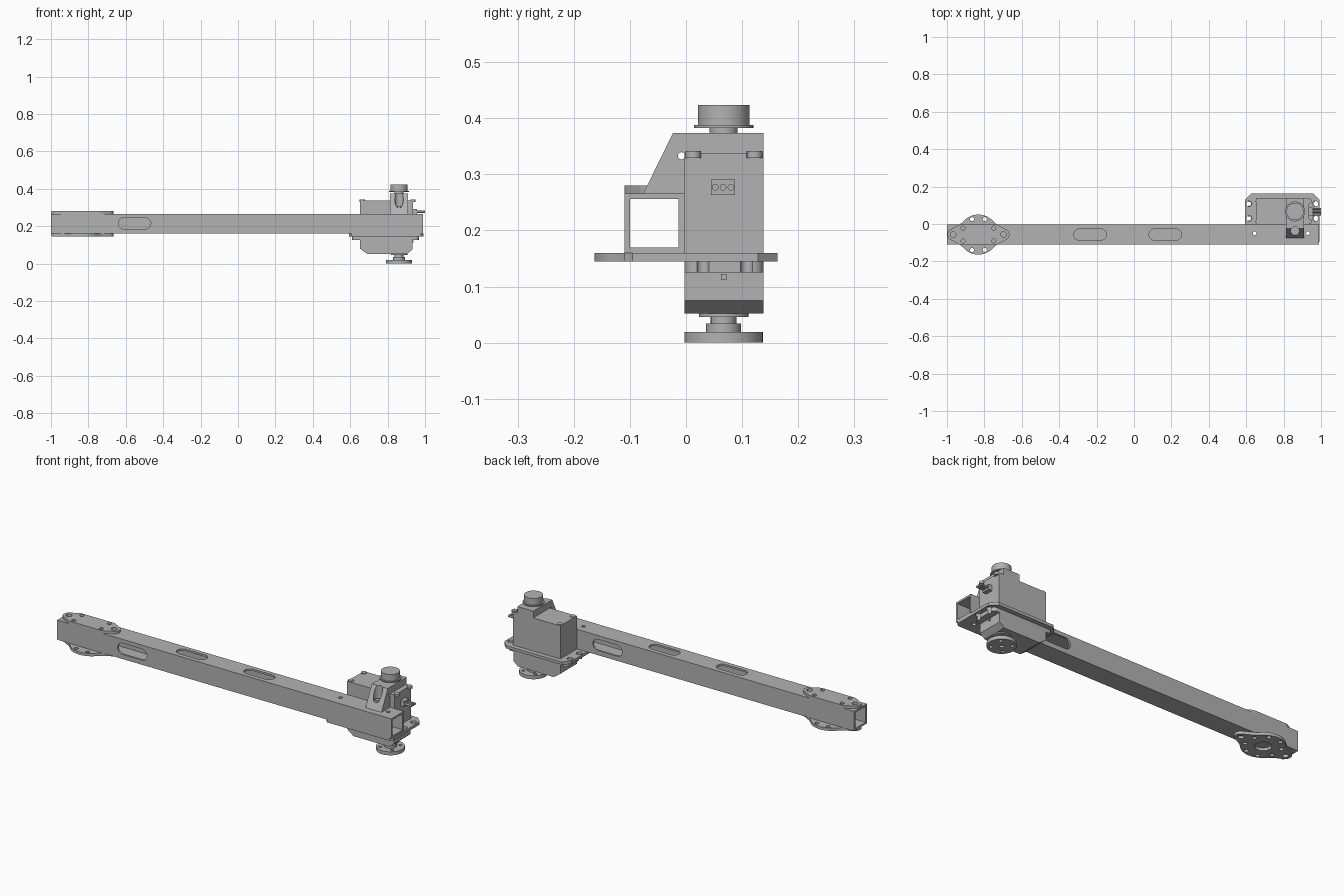
import bpy, math
from mathutils import Matrix, Vector

old = bpy.data.objects.get("Cube")
if old:
    bpy.data.objects.remove(old, do_unlink=True)


def material(name, rgb):
    m = bpy.data.materials.new(name)
    m.use_nodes = True
    m.diffuse_color = (*rgb, 1)
    m.node_tree.nodes["Principled BSDF"].inputs["Base Color"].default_value = (*rgb, 1)
    return m


GREY = material("plain grey", (0.45, 0.45, 0.45))


def prism(name, outline, lo, hi, axis="z"):
    """Extrude a closed 2D outline from lo to hi along an axis."""
    place = {"z": lambda a, b, h: (a, b, h),
             "y": lambda a, b, h: (a, h, b),
             "x": lambda a, b, h: (h, a, b)}[axis]
    n = len(outline)
    verts = [place(a, b, h) for h in (lo, hi) for a, b in outline]
    faces = [list(range(n))[::-1], list(range(n, 2 * n))]
    faces += [[i, (i + 1) % n, (i + 1) % n + n, i + n] for i in range(n)]
    me = bpy.data.meshes.new(name)
    me.from_pydata(verts, [], faces)
    me.materials.append(GREY)
    ob = bpy.data.objects.new(name, me)
    bpy.context.collection.objects.link(ob)
    # make the faces point outwards
    bpy.context.view_layer.objects.active = ob
    bpy.ops.object.mode_set(mode="EDIT")
    bpy.ops.mesh.select_all(action="SELECT")
    bpy.ops.mesh.normals_make_consistent(inside=False)
    bpy.ops.object.mode_set(mode="OBJECT")
    return ob


def arc(cx, cy, r, a0, a1, n):
    angles = [math.radians(a0 + (a1 - a0) * i / n) for i in range(n + 1)]
    return [(cx + r * math.cos(a), cy + r * math.sin(a)) for a in angles]


def rect(x0, x1, y0, y1):
    return [(x0, y0), (x1, y0), (x1, y1), (x0, y1)]


def cut_corners(x0, x1, y0, y1, front, back):
    f, b = front, back
    return [(x0 + f, y0), (x1 - f, y0), (x1, y0 + f), (x1, y1 - b),
            (x1 - b, y1), (x0 + b, y1), (x0, y1 - b), (x0, y0 + f)]


def rounded(x0, x1, y0, y1, r):
    return (arc(x1 - r, y1 - r, r, 0, 90, 8) + arc(x0 + r, y1 - r, r, 90, 180, 8)
            + arc(x0 + r, y0 + r, r, 180, 270, 8) + arc(x1 - r, y0 + r, r, 270, 360, 8))


def disc(name, x, y, r, lo, hi, n=40, axis="z"):
    return prism(name, arc(x, y, r, 0, 360, n)[:-1], lo, hi, axis)


def slot(cx, cy):
    return arc(cx + 0.057, cy, 0.03, -90, 90, 12) + arc(cx - 0.057, cy, 0.03, 90, 270, 12)


def cut(target, *cutters):
    bpy.context.view_layer.objects.active = target
    for c in cutters:
        mod = target.modifiers.new("cut", "BOOLEAN")
        mod.operation, mod.solver, mod.object = "DIFFERENCE", "EXACT", c
        bpy.ops.object.modifier_apply(modifier=mod.name)
        bpy.data.objects.remove(c, do_unlink=True)


def drill(target, points, r, lo, hi):
    cut(target, *[disc("drill", x, y, r, lo, hi, 16) for x, y in points])


# Long square tube with rounded slots and bolt holes
FRONT, BACK, LOW, HIGH = -0.11, -0.003, 0.16, 0.266
MID = (FRONT + BACK) / 2
tube = prism("arm_tube", rect(FRONT, BACK, LOW, HIGH), -1, 0.99, "x")
cut(tube,
    prism("bore", rect(FRONT + 0.01, BACK - 0.01, LOW + 0.01, HIGH - 0.01), -1.1, 1.1, "x"),
    prism("top_slot", slot(-0.235, MID), 0.22, 0.3),
    prism("top_slot", slot(0.167, MID), 0.22, 0.3),
    prism("front_slot", slot(-0.553, 0.215), -0.2, -0.07, "y"),
    prism("back_slot", slot(0.47, 0.215), -0.05, 0.05, "y"))
bolts = [(0.645, -0.05), (0.93, -0.05)]
drill(tube, bolts, 0.01, 0.1, 0.3)

# Pivot plates: a disc with two ears, the upper one trimmed to the tube
PX = -0.832
quarter = (arc(0.135, 0, 0.031, 0, 68, 8) + [(0.118, 0.044), (0.101, 0.053)]
           + arc(0, 0, 0.107, 40, 90, 14))
half = quarter + [(-x, y) for x, y in quarter[-2::-1]]
lobes = half + [(x, -y) for x, y in half[-2:0:-1]]
ring = [(PX + x, MID + y) for x, y in arc(0, 0, 0.089, 22.5, 337.5, 7)]
ears = [(PX - 0.135, MID), (PX + 0.135, MID)]

lower = prism("lower_pivot_plate", [(PX + x, MID + y) for x, y in lobes], 0.145, LOW)
drill(lower, ring, 0.011, 0.1, 0.2)
drill(lower, ears, 0.015, 0.1, 0.2)
cut(lower, disc("centre_hole", PX, MID, 0.04, 0.1, 0.2))

w = (BACK - FRONT) / 2
upper = prism("upper_pivot_plate",
              [(PX + x, MID + max(-w, min(w, y))) for x, y in lobes], HIGH, 0.28)
drill(upper, [p for p in ring if abs(p[1] - MID) < 0.05], 0.011, 0.2, 0.3)
drill(upper, ears, 0.015, 0.2, 0.3)

# Mounting plate under the tube and motor
plate = prism("mounting_plate", cut_corners(0.593, 0.993, FRONT, 0.163, 0.015, 0.035), 0.145, LOW)
ear_bolts = [(x, y) for x in (0.615, 0.97) for y in (0.03, 0.108)]
drill(plate, bolts, 0.01, 0.1, 0.2)
drill(plate, ear_bolts, 0.015, 0.1, 0.2)

# Motor housing: upper case, ear flange and tapered gear case
Y0, Y1 = -0.003, 0.138
prism("motor_upper_case", rect(0.652, 0.935, Y0, Y1), LOW, 0.338)
flange = prism("motor_ear_flange", rounded(0.61, 0.968, Y0, Y1, 0.022), 0.125, 0.145)
drill(flange, ear_bolts, 0.011, 0.1, 0.2)
prism("motor_gear_case",
      [(0.652, LOW), (0.652, 0.08), (0.69, 0.052), (0.905, 0.052), (0.932, 0.075), (0.932, LOW)],
      Y0, Y1, "y")
prism("cable_outlet", rect(0.062, 0.072, 0.112, 0.122), 0.93, 0.938, "x")
for i, x in enumerate((0.664, 0.936)):
    for j, y in enumerate((0.013, 0.122)):
        disc("case_screw_%d%d" % (i, j), x, y, 0.014, 0.329, 0.342, 16)

# Connector with three pins
prism("connector_housing", rect(0.045, 0.087, 0.263, 0.291), 0.93, 0.958, "x")
for i in range(3):
    disc("connector_pin_%d" % (i + 1), 0.052 + 0.014 * i, 0.277, 0.006, 0.95, 1.0, 12, "x")

# Sensor bracket with a recessed fixing bolt
CX, CY = 0.861, 0.067
bracket = prism("sensor_bracket",
                [(-0.076, HIGH), (-0.003, HIGH), (-0.003, 0.32), (Y1, 0.32),
                 (Y1, 0.374), (-0.023, 0.374)], 0.813, 0.908, "x")
cut(bracket,
    disc("bolt_recess", CX, -0.038, 0.023, 0.3, 0.5),
    disc("wire_hole", -0.008, 0.333, 0.0065, 0.7, 1, 16, "x"))
disc("bracket_bolt", CX, -0.038, 0.014, 0.298, 0.308, 20)

# Sensor knob above
disc("sensor_neck", CX, CY, 0.025, 0.37, 0.384)
disc("sensor_rim", CX, CY, 0.053, 0.383, 0.388)
disc("sensor_knob", CX, CY, 0.046, 0.388, 0.424)

# Output shaft and round horn below
disc("shaft_collar", CX, CY, 0.044, 0.046, 0.06)
disc("shaft_spline", CX, CY, 0.023, 0.03, 0.048, 24)
disc("horn_hub", CX, CY, 0.031, 0.018, 0.034)
horn = disc("output_horn", CX, CY, 0.07, 0, 0.019)
drill(horn, [(CX + 0.05 * math.cos(a), CY + 0.05 * math.sin(a))
             for a in (math.pi / 4 + k * math.pi / 2 for k in range(4))], 0.009, -0.1, 0.1)
drill(horn, [(CX, CY)], 0.012, -0.1, 0.012)

# Smooth the round walls and keep the edges sharp
for ob in bpy.context.scene.objects:
    ob.select_set(ob.type == "MESH")
bpy.ops.object.shade_smooth_by_angle(angle=math.radians(30))
